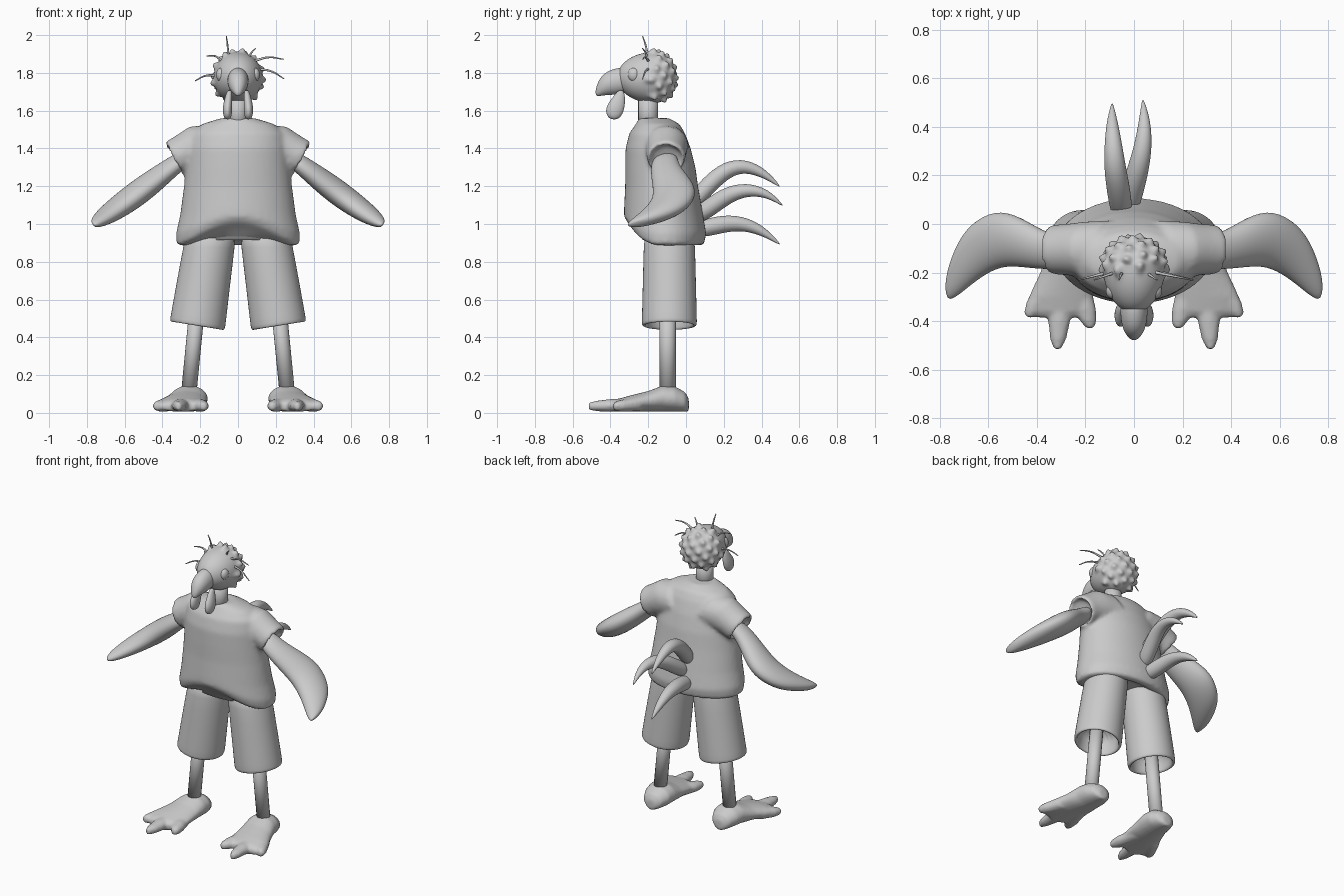
import bpy, bmesh, math
from mathutils import Vector

cube = bpy.data.objects.get("Cube")
if cube:
    bpy.data.objects.remove(cube)

GREY = (0.6, 0.6, 0.6, 1)
mat = bpy.data.materials.new("plain_grey")
mat.use_nodes = True
mat.diffuse_color = GREY
mat.node_tree.nodes["Principled BSDF"].inputs["Base Color"].default_value = GREY


def finish(name, bm, subdivide=0, voxel=0, smooth=6):
    """Turn a bmesh into a smooth shaded object, optionally fused or subdivided."""
    bmesh.ops.recalc_face_normals(bm, faces=bm.faces)
    mesh = bpy.data.meshes.new(name)
    bm.to_mesh(mesh)
    bm.free()
    mesh.materials.append(mat)
    mesh.shade_smooth()
    ob = bpy.data.objects.new(name, mesh)
    bpy.context.collection.objects.link(ob)
    if subdivide:
        mod = ob.modifiers.new("Subdivision", "SUBSURF")
        mod.levels = mod.render_levels = subdivide
    if voxel:
        mod = ob.modifiers.new("Fuse", "REMESH")
        mod.mode = "VOXEL"
        mod.voxel_size = voxel
        mod.use_smooth_shade = True
        mod = ob.modifiers.new("Soften", "SMOOTH")
        mod.factor = 0.5
        mod.iterations = smooth
    return ob


def loft(bm, rings, s=1, n=16, lift=None):
    """Skin rings of (centre, u, v); s=-1 mirrors across x."""
    loops = []
    for i, (c, u, v) in enumerate(rings):
        loop = []
        for k in range(n):
            a = math.tau * k / n
            p = Vector(c) + Vector(u) * math.cos(a) + Vector(v) * math.sin(a)
            if lift:
                p.z += lift[i] * max(0, -math.sin(a)) ** 3
            p.x *= s
            loop.append(bm.verts.new(p))
        loops.append(loop)
    for a, b in zip(loops, loops[1:]):
        for k in range(n):
            j = (k + 1) % n
            bm.faces.new((a[k], a[j], b[j], b[k]))
    bm.faces.new(loops[0])
    bm.faces.new(loops[-1])


def part(name, rings, s=1, n=16, subdivide=2):
    bm = bmesh.new()
    loft(bm, rings, s, n)
    return finish(name, bm, subdivide)


def ellipsoid(name, centre, size):
    bm = bmesh.new()
    bmesh.ops.create_uvsphere(bm, u_segments=24, v_segments=16, radius=1)
    for v in bm.verts:
        v.co = Vector(centre) + v.co * Vector(size)
    return finish(name, bm)


# Shirt: torso with a raised front hem, fused with two open sleeves
torso = [  # height, half width, front y, back y, front lift
    (.915, .20, -.21, .02, 0), (.885, .28, -.27, .06, .09), (.89, .325, -.31, .095, .12),
    (.95, .328, -.328, .107, .09), (1.05, .306, -.328, .09, .03), (1.2, .286, -.322, .064, 0),
    (1.3, .276, -.322, .05, 0), (1.4, .265, -.32, .025, 0), (1.48, .245, -.3, -.005, 0),
    (1.53, .19, -.265, -.035, 0), (1.56, .09, -.25, -.09, 0)]
bm = bmesh.new()
loft(bm, [((0, (f + b) / 2, z), (w, 0, 0), (0, (b - f) / 2, 0)) for z, w, f, b, _ in torso],
     n=48, lift=[t[4] for t in torso])
sleeve = [  # x, z, half height, half depth
    (.10, 1.415, .125, .12), (.20, 1.41, .12, .115), (.28, 1.378, .102, .105),
    (.335, 1.35, .098, .102), (.345, 1.343, .085, .09), (.31, 1.36, .07, .075)]
for s in (1, -1):
    loft(bm, [((x, -.105, z), (.48 * h, 0, .88 * h), (0, d, 0)) for x, z, h, d in sleeve], s, 32)
finish("shirt", bm, voxel=.013, smooth=6)

# Shorts waist closing the gap under the shirt
part("shorts_waist", [((0, -.09, z), (.25, 0, 0), (0, .14, 0)) for z in (.915, 1.02)], n=40, subdivide=0)

wing = [  # x, y, z, half thickness, half width
    (.27, -.11, 1.36, .045, .07), (.36, -.115, 1.295, .052, .075), (.45, -.08, 1.225, .064, .1),
    (.55, -.055, 1.15, .068, .118), (.64, -.1, 1.085, .06, .125), (.70, -.155, 1.045, .05, .12),
    (.745, -.22, 1.015, .036, .09), (.77, -.268, .997, .02, .045)]
palm = [  # y, x, half width, top
    (.015, .255, .03, .07), (-.005, .255, .065, .105), (-.06, .255, .092, .135), (-.12, .26, .1, .14),
    (-.2, .275, .112, .11), (-.3, .3, .133, .085), (-.36, .302, .125, .068), (-.385, .302, .11, .05)]
toe_tips = [(.43, -.385), (.315, -.515), (.18, -.43)]

for s, side in ((1, "left"), (-1, "right")):
    # Flattened wing arm sweeping forward at the tip
    part(side + "_wing", [((x, y, z), (.6 * t, 0, .8 * t), (0, w, .15 * w))
                          for x, y, z, t, w in wing], s)

    # Shorts leg with a hollow, rounded hem
    cuff = [(.14, .98, .13, 0), (.15, .9, .137, 0), (.184, .68, .142, .012), (.211, .49, .147, .022),
            (.215, .468, .147, .022), (.215, .46, .14, .022), (.215, .462, .128, .022),
            (.213, .48, .123, .022), (.195, .6, .12, .015)]
    part(side + "_shorts_leg", [((x, -.088, z), (r, 0, t), (0, r, 0)) for x, z, r, t in cuff], s, 24, 1)

    # Thin shank
    part(side + "_shank", [((x, -.097, z), (.041, 0, 0), (0, .043, 0))
                           for x, z in ((.21, .62), (.262, .09))], s, 20, 0)

    # Webbed foot with three toes
    bm = bmesh.new()
    loft(bm, [((x, y, t / 2 + .006), (w, 0, 0), (0, 0, t / 2)) for y, x, w, t in palm], s, 24)
    for tx, ty in toe_tips:
        root, tip = Vector((.29 + (tx - .3) * .5, -.24, .045)), Vector((tx, ty, .035))
        loft(bm, [(root.lerp(tip, f), (r, 0, 0), (0, 0, h)) for f, r, h in
                  ((0, .05, .035), (.6, .045, .034), (.85, .034, .028), (1, .015, .02))], s)
    finish(side + "_foot", bm, voxel=.009, smooth=6)

    # Eye and wattle
    ellipsoid(side + "_eye", (s * .09, -.275, 1.79), (.026, .033, .037))
    part(side + "_wattle", [((x, y, z), (w, 0, 0), (0, d, 0)) for x, y, z, w, d in (
        (.045, -.345, 1.71, .012, .015), (.05, -.355, 1.67, .02, .034), (.056, -.375, 1.62, .026, .052),
        (.056, -.38, 1.575, .024, .043), (.055, -.38, 1.553, .012, .018))], s)

# Neck
part("neck", [((0, -.2, z), (.053, 0, 0), (0, .053, 0)) for z in (1.48, 1.7)], n=24, subdivide=0)

# Head: egg shape with bumps spread over the back
bumps = []
for i in range(64):
    z = 1 - 2 * (i + .5) / 64
    a = i * math.pi * (3 - math.sqrt(5))
    d = Vector((math.cos(a) * math.sqrt(1 - z * z), math.sin(a) * math.sqrt(1 - z * z), z))
    if d.y > -.1 and d.z > -.85:
        bumps.append(d)
bm = bmesh.new()
bmesh.ops.create_uvsphere(bm, u_segments=72, v_segments=48, radius=1)
for v in bm.verts:
    d = v.co.normalized()
    grow = 1 + sum(.17 * math.exp(-(d.angle(b) / .13) ** 2) for b in bumps)
    depth = .115 if d.y > 0 else .195
    v.co = Vector((0, -.17, 1.775)) + Vector((d.x * .128, d.y * depth, d.z * .135)) * grow
finish("head", bm)

# Hooked beak
part("beak", [((0, y, z), (w, 0, 0), (0, -t, h)) for y, z, w, t, h in (
    (-.3, 1.76, .056, 0, .07), (-.365, 1.757, .058, 0, .073), (-.42, 1.742, .052, .018, .06),
    (-.458, 1.712, .032, .014, .032), (-.476, 1.682, .01, .006, .008))])


def strand(name, points, radius):
    """Tapered curved hair through three points."""
    curve = bpy.data.curves.new(name, "CURVE")
    curve.dimensions = "3D"
    curve.bevel_depth = radius
    curve.bevel_resolution = 2
    curve.use_fill_caps = True
    spline = curve.splines.new("BEZIER")
    spline.bezier_points.add(len(points) - 1)
    for i, (bp, p) in enumerate(zip(spline.bezier_points, points)):
        bp.co = p
        bp.handle_left_type = bp.handle_right_type = "AUTO"
        bp.radius = 1 - .3 * i
    curve.materials.append(mat)
    bpy.context.collection.objects.link(bpy.data.objects.new(name, curve))


# Hairs: root x, z to tip x, z
hairs = [(-.05, 1.88, -.062, 1.995), (-.08, 1.86, -.165, 1.89), (-.11, 1.785, -.228, 1.758),
         (.05, 1.86, .095, 1.93), (.09, 1.865, .24, 1.872), (.11, 1.82, .245, 1.768)]
for i, (x0, z0, x1, z1) in enumerate(hairs):
    strand("hair_%d" % (i + 1), [(x0, -.2, z0), ((x0 + x1) / 2, -.215, (z0 + z1) / 2 + .014),
                                 (x1, -.23, z1)], .007)

# Tail feathers: path of (x, y, z), thick in the middle and pointed at the tip
feathers = {
    "upper": [(-.05, .03, 1.1), (-.06, .12, 1.21), (-.077, .22, 1.295), (-.085, .32, 1.31),
              (-.09, .42, 1.265), (-.09, .5, 1.195)],
    "middle": [(-.03, .04, 1.03), (-.01, .13, 1.09), (.015, .22, 1.155), (.038, .32, 1.185),
               (.045, .43, 1.165), (.036, .515, 1.095)],
    "lower": [(-.05, .05, .97), (-.06, .13, .985), (-.077, .22, 1.005), (-.085, .32, 1.0),
              (-.09, .42, .955), (-.09, .5, .89)]}
shape = [(.045, .045), (.05, .048), (.047, .046), (.038, .037), (.024, .023), (.003, .003)]
for name, path in feathers.items():
    rings = []
    for i, (p, (w, h)) in enumerate(zip(path, shape)):
        t = Vector(path[min(i + 1, 5)]) - Vector(path[max(i - 1, 0)])
        up = Vector((0, -t.z, t.y)).normalized()
        rings.append((p, (w, 0, 0), up * h))
    part(name + "_tail_feather", rings)
